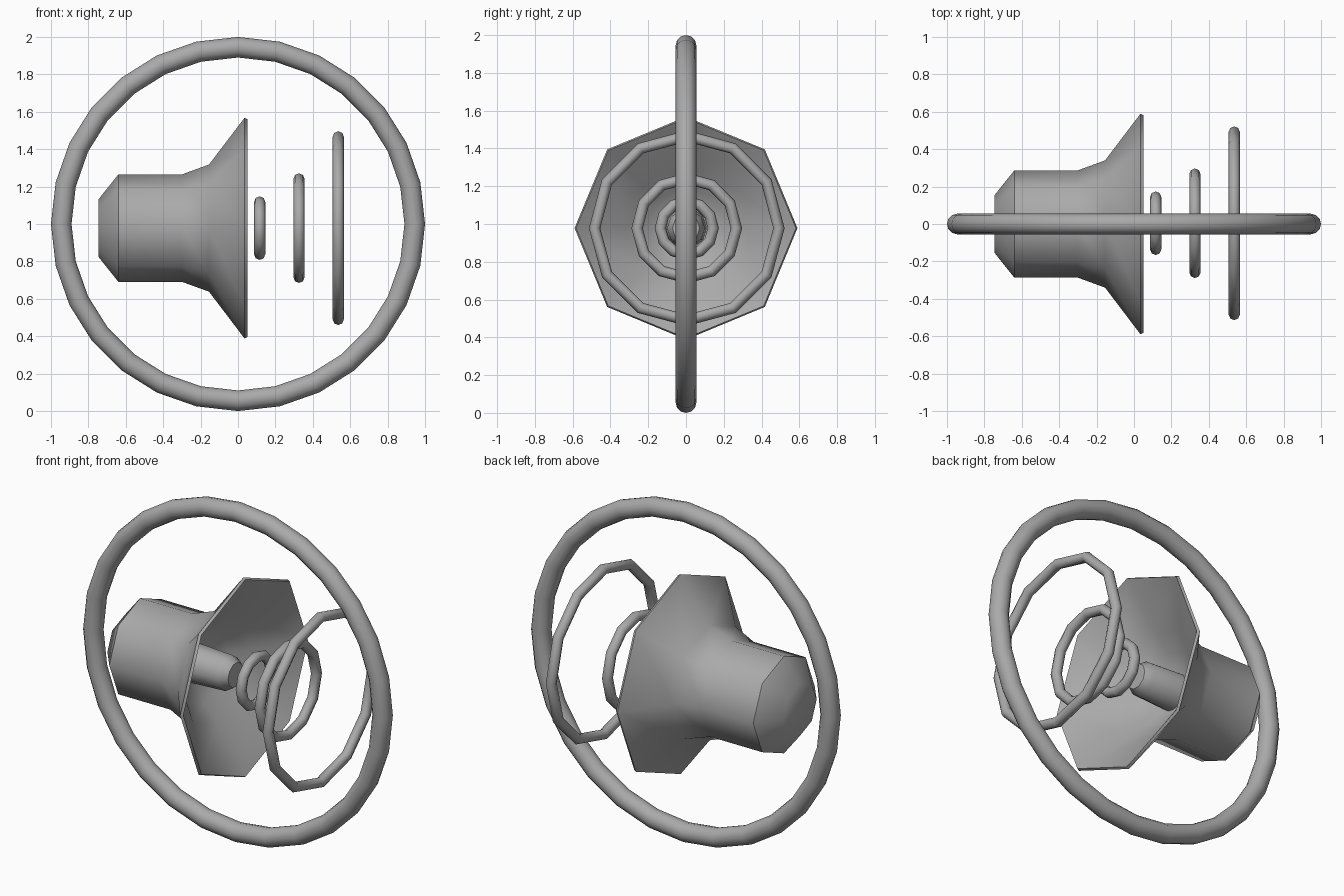
import bpy, bmesh
from math import cos, sin, pi, radians

if "Cube" in bpy.data.objects:
    bpy.data.objects.remove(bpy.data.objects["Cube"])

AXIS_Z = 0.978   # height of the horn's centre line

# Mid grey for every part
grey = bpy.data.materials.new("mid_grey")
grey.diffuse_color = (0.4, 0.4, 0.4, 1)
grey.use_nodes = True
grey.node_tree.nodes["Principled BSDF"].inputs["Base Color"].default_value = grey.diffuse_color


def finish(obj, angle=47):
    obj.data.materials.append(grey)
    bpy.ops.object.select_all(action='DESELECT')
    obj.select_set(True)
    bpy.context.view_layer.objects.active = obj
    bpy.ops.object.shade_smooth_by_angle(angle=radians(angle))


def lathe_x(name, profile, sides):
    """Spin (x, radius) points round the x axis and cap both ends."""
    bm = bmesh.new()
    loops = []
    for x, r in profile:
        loops.append([bm.verts.new((x, r * cos(2 * pi * i / sides), r * sin(2 * pi * i / sides)))
                      for i in range(sides)])
    for a, b in zip(loops, loops[1:]):
        for i in range(sides):
            j = (i + 1) % sides
            bm.faces.new((a[i], a[j], b[j], b[i]))
    bm.faces.new(loops[0])
    bm.faces.new(loops[-1])
    bmesh.ops.recalc_face_normals(bm, faces=bm.faces)
    mesh = bpy.data.meshes.new(name)
    bm.to_mesh(mesh)
    bm.free()
    obj = bpy.data.objects.new(name, mesh)
    obj.location.z = AXIS_Z
    bpy.context.collection.objects.link(obj)
    finish(obj)
    return obj


def ring(name, location, rotation, major, minor, segments, sides):
    bpy.ops.mesh.primitive_torus_add(major_radius=major, minor_radius=minor,
                                     major_segments=segments, minor_segments=sides,
                                     location=location, rotation=rotation)
    obj = bpy.context.object
    obj.name = name
    finish(obj)


# Outer frame ring, facing the front
ring("outer_ring", (0, 0, 1), (pi / 2, 0, 0), 0.945, 0.055, 28, 12)

# Octagonal horn: closed back, flared mouth, hollow tapering inside
lathe_x("horn", [(-0.745, 0.155), (-0.64, 0.287), (-0.30, 0.287), (-0.155, 0.34),
                 (0.035, 0.59), (0.05, 0.582),
                 (-0.14, 0.315), (-0.22, 0.22), (-0.28, 0.10)], 8)

# Centre plug inside the mouth
lathe_x("horn_plug", [(-0.32, 0.112), (-0.06, 0.1), (-0.015, 0.072)], 10)

# Sound waves growing away from the mouth
for i, radius in enumerate((0.14, 0.263, 0.488)):
    ring(f"sound_wave_{i + 1}", (0.116 + 0.21 * i, 0.004, AXIS_Z), (0, pi / 2, 0),
         radius, 0.03, 12, 8)
